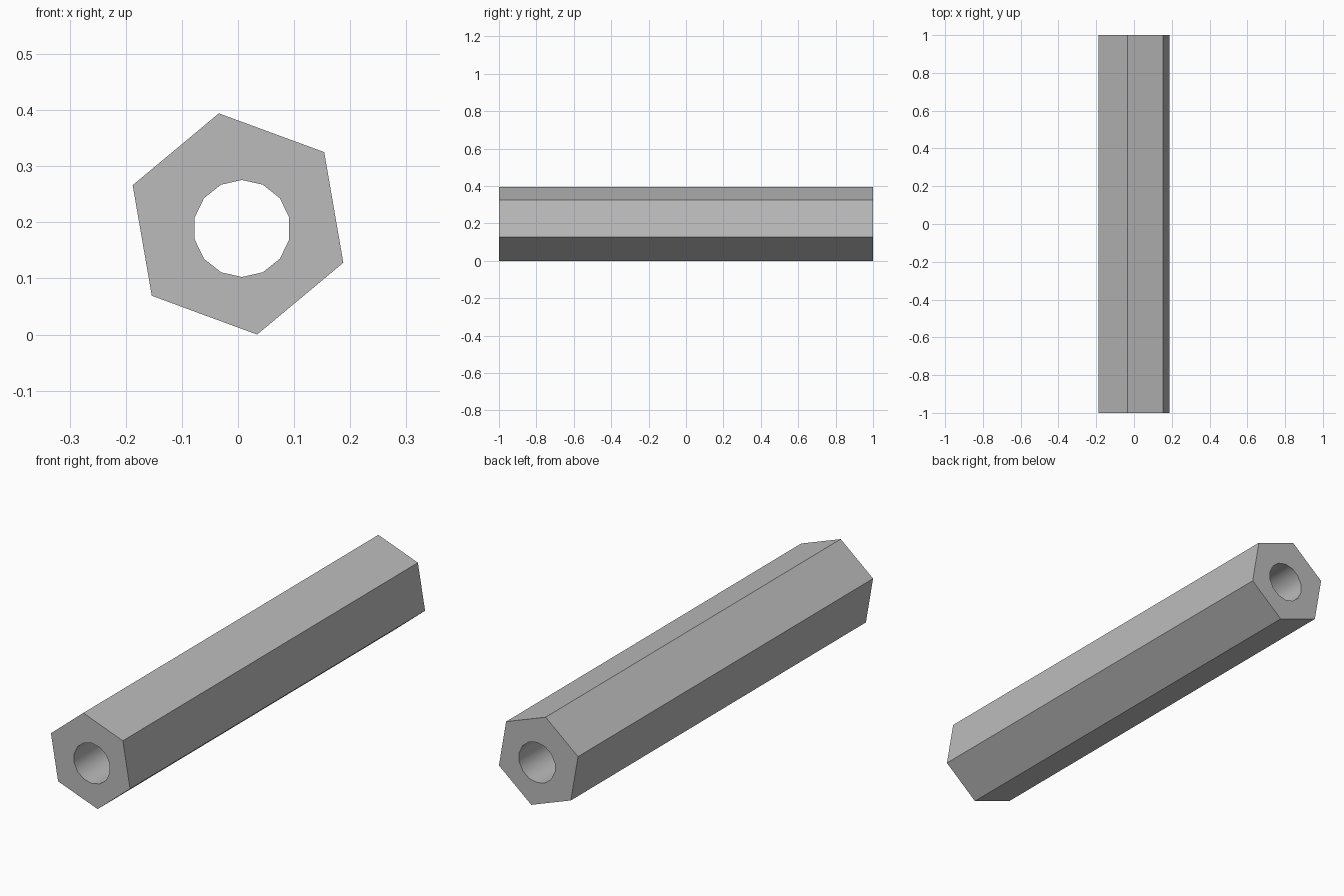
import bpy, bmesh, math

cube = bpy.data.objects.get("Cube")
if cube:
    bpy.data.objects.remove(cube, do_unlink=True)

LENGTH = 2.0
HEX_RADIUS, HEX_TILT = 0.2, math.radians(99.8)
CENTRE_Z = HEX_RADIUS * math.sin(HEX_TILT)
BORE_SIDES, BORE_RADIUS = 14, 0.0865
BORE_X, BORE_Z = 0.007, 0.189

steel = bpy.data.materials.new("grey_steel")
steel.use_nodes = True
colour = (0.5, 0.5, 0.5, 1)
steel.diffuse_color = colour
steel.node_tree.nodes["Principled BSDF"].inputs["Base Color"].default_value = colour


def ring(bm, sides, radius, start, x, z, y):
    """Closed polygon loop in the plane at depth y."""
    verts = []
    for i in range(sides):
        a = start + math.tau * i / sides
        verts.append(bm.verts.new((x + radius * math.cos(a), y, z + radius * math.sin(a))))
    edges = [bm.edges.new((verts[i], verts[(i + 1) % sides])) for i in range(sides)]
    return verts, edges


def bridge(bm, front, back):
    """Quads joining two matching loops."""
    n = len(front)
    return [bm.faces.new((front[i], front[(i + 1) % n], back[(i + 1) % n], back[i]))
            for i in range(n)]


# Hexagonal bar with an off-centre through bore
bm = bmesh.new()
outer, inner = [], []
for y in (-LENGTH / 2, LENGTH / 2):
    hex_verts, hex_edges = ring(bm, 6, HEX_RADIUS, HEX_TILT, 0, CENTRE_Z, y)
    bore_verts, bore_edges = ring(bm, BORE_SIDES, BORE_RADIUS, math.pi / 2, BORE_X, BORE_Z, y)
    # End face between the hexagon and the bore
    bmesh.ops.triangle_fill(bm, edges=hex_edges + bore_edges, use_beauty=True)
    outer.append(hex_verts)
    inner.append(bore_verts)
bridge(bm, *outer)
bore_faces = bridge(bm, *inner)
bmesh.ops.recalc_face_normals(bm, faces=bm.faces)

# Smooth bore wall, crisp rims and flats
for f in bore_faces:
    f.smooth = True
    for e in f.edges:
        e.smooth = all(g in bore_faces for g in e.link_faces)

mesh = bpy.data.meshes.new("hexagonal_bar")
bm.to_mesh(mesh)
bm.free()
mesh.materials.append(steel)
bar = bpy.data.objects.new("hexagonal_bar", mesh)
bpy.context.scene.collection.objects.link(bar)
